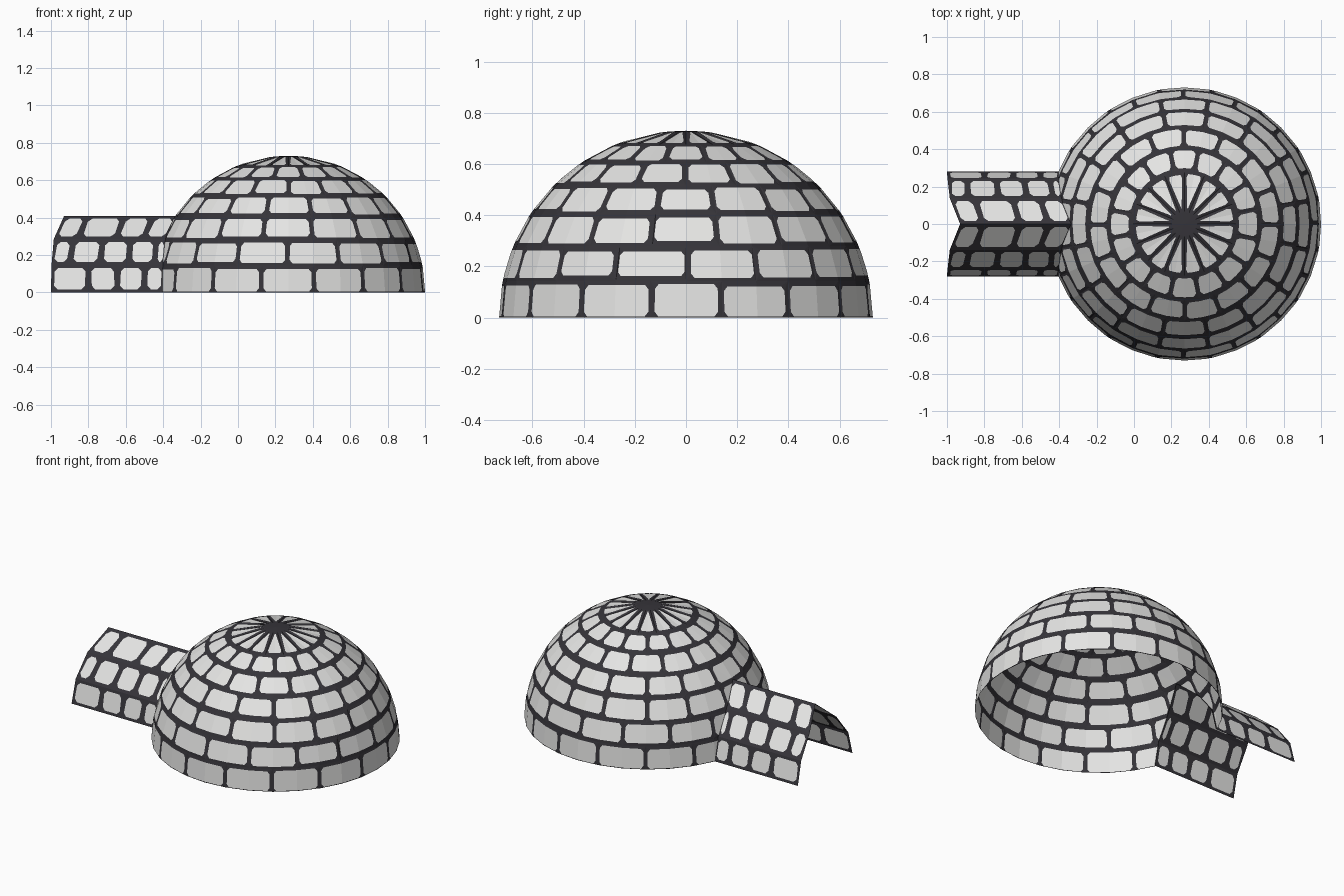
import bpy, bmesh, math, random
from mathutils import Vector

if "Cube" in bpy.data.objects:
    bpy.data.objects.remove(bpy.data.objects["Cube"])

random.seed(4)
R, CX = 0.73, 0.27                 # dome radius and centre
STEP = math.radians(11.25)         # facet size of the dome
# half cross-section of the entrance tunnel (y, z, x of outer end)
PROFILE = [(0.28, 0.0, -1.0), (0.242, 0.147, -0.997),
           (0.138, 0.285, -0.985), (0.0, 0.408, -0.93)]


def material(name, rgb):
    m = bpy.data.materials.new(name)
    m.diffuse_color = (*rgb, 1)
    m.use_nodes = True
    m.node_tree.nodes["Principled BSDF"].inputs["Base Color"].default_value = m.diffuse_color
    return m


SNOW = material("snow_block", (0.78, 0.78, 0.77))
MORTAR = material("dark_joint", (0.036, 0.034, 0.041))


def face(bm, P, pts, mat):
    f = bm.faces.new([bm.verts.new(P(u, v)) for u, v in pts])
    f.material_index = mat


def half_block(bm, P, u0, um, v0, v1, lb, lt, b, t, c, d):
    """Half a rounded block with its joint; u0 is the joint side, um the middle."""
    mid_b, mid_t = (um, b), (um, t)
    p1, p2, p3, p4 = (lb + c, b), (lb, b + d), (lt, t - d), (lt + c, t)
    face(bm, P, [mid_b, mid_t, p4, p3, p2, p1], 0)
    o0, o1 = (u0, v0), (u0, v1)
    face(bm, P, [o0, (um, v0), mid_b, p1], 1)
    face(bm, P, [o0, p1, p2], 1)
    face(bm, P, [o0, p2, p3, o1], 1)
    face(bm, P, [o1, p3, p4], 1)
    face(bm, P, [o1, p4, mid_t, (um, v1)], 1)


def finish(bm, name, outward):
    bmesh.ops.remove_doubles(bm, verts=bm.verts, dist=0.0005)
    bm.normal_update()
    for f in bm.faces:
        if f.normal.dot(outward(f.calc_center_median())) < 0:
            f.normal_flip()
    me = bpy.data.meshes.new(name)
    bm.to_mesh(me)
    bm.free()
    me.materials.append(SNOW)
    me.materials.append(MORTAR)
    ob = bpy.data.objects.new(name, me)
    bpy.context.collection.objects.link(ob)


# ---- dome: rings of sixteen blocks, closed by wedges around the crown
def dome_point(az, el):
    r = R * math.cos(el)
    return Vector((CX + r * math.cos(az), r * math.sin(az), R * math.sin(el)))


bm = bmesh.new()
CROWN = math.radians(85)
for row, offset in enumerate([1, 0, 1, 1, 0, 1, 0]):
    v0 = row * STEP
    v1 = CROWN if row == 6 else v0 + STEP
    joint = 0.017
    shift = [random.uniform(-0.012, 0.012) for _ in range(16)]
    for k in range(16):
        u0 = (2 * k + offset) * STEP
        um, u1 = u0 + STEP, u0 + 2 * STEP
        b = v0 + (0.006 if row == 0 else 0.023 + random.uniform(-0.008, 0.008))
        t = v1 - (0.03 if row == 6 else 0.023 + random.uniform(-0.008, 0.008))
        gb = min(joint / math.cos(b), STEP * 0.8)
        gt = min(joint / math.cos(t), STEP * 0.8)
        sl, sr = shift[k], shift[(k + 1) % 16]
        c = min(0.02 / math.cos(b), (STEP - gt) * 0.6)
        half_block(bm, dome_point, u0, um, v0, v1,
                   u0 + gb + sl, u0 + gt + sl, b, t, c, 0.025)
        half_block(bm, dome_point, u1, um, v0, v1,
                   u1 - gb + sr, u1 - gt + sr, b, t, -c, 0.025)
for k in range(16):
    u = 2 * k * STEP
    face(bm, dome_point, [(u, CROWN), (u + STEP, CROWN), (0, math.pi / 2)], 1)
    face(bm, dome_point, [(u + STEP, CROWN), (u + 2 * STEP, CROWN), (0, math.pi / 2)], 1)
bmesh.ops.remove_doubles(bm, verts=bm.verts, dist=0.0005)

# doorway cut through the dome along the tunnel section
planes = []
for (ya, za, _), (yb, zb, _) in zip(PROFILE, PROFILE[1:]):
    for s in (1, -1):
        planes.append((Vector((0, s * ya, za)),
                       Vector((0, s * (zb - za), ya - yb)).normalized()))
for co, no in planes:
    fs = [f for f in bm.faces
          if f.calc_center_median().x < -0.2 and abs(f.calc_center_median().y) < 0.45]
    es = {e for f in fs for e in f.edges}
    vs = {v for f in fs for v in f.verts}
    bmesh.ops.bisect_plane(bm, geom=fs + list(es) + list(vs), plane_co=co, plane_no=no)
inside = [f for f in bm.faces if f.calc_center_median().x < 0 and
          all((f.calc_center_median() - co).dot(no) < 0 for co, no in planes)]
bmesh.ops.delete(bm, geom=inside, context='FACES')
finish(bm, "dome", lambda c: c - Vector((CX, 0, 0)))

# ---- entrance tunnel: three rows of blocks on each side
JOINTS = [[-0.80, -0.645, -0.50], [-0.89, -0.73, -0.58, -0.44], [-0.83, -0.63, -0.48]]


def inner_end(y, z):
    return CX - math.sqrt(R * R - y * y - z * z) + 0.01


bm = bmesh.new()
for side in (1, -1):
    for row in range(3):
        (ya, za, xa), (yb, zb, xb) = PROFILE[row], PROFILE[row + 1]
        ea, eb = inner_end(ya, za), inner_end(yb, zb)

        def tunnel_point(u, v):
            y, z = ya + (yb - ya) * v, za + (zb - za) * v
            start, end = xa + (xb - xa) * v, ea + (eb - ea) * v
            return Vector((start + (end - start) * u, side * y, z))

        x0, x1 = (xa + xb) / 2, (ea + eb) / 2
        us = [0] + [(x - x0) / (x1 - x0) for x in JOINTS[row]] + [1]
        for u0, u1 in zip(us, us[1:]):
            g = min(0.028, (u1 - u0) * 0.25)
            c = min(0.03, (u1 - u0) * 0.2)
            um = (u0 + u1) / 2
            left, right = u0 + g, u1 - g
            j = random.uniform(-0.006, 0.006)
            half_block(bm, tunnel_point, u0, um, 0, 1, left + j, left - j, 0.11, 0.89, c, 0.13)
            half_block(bm, tunnel_point, u1, um, 0, 1, right + j, right - j, 0.11, 0.89, -c, 0.13)
finish(bm, "entrance_tunnel", lambda c: Vector((0, c.y, c.z)))
